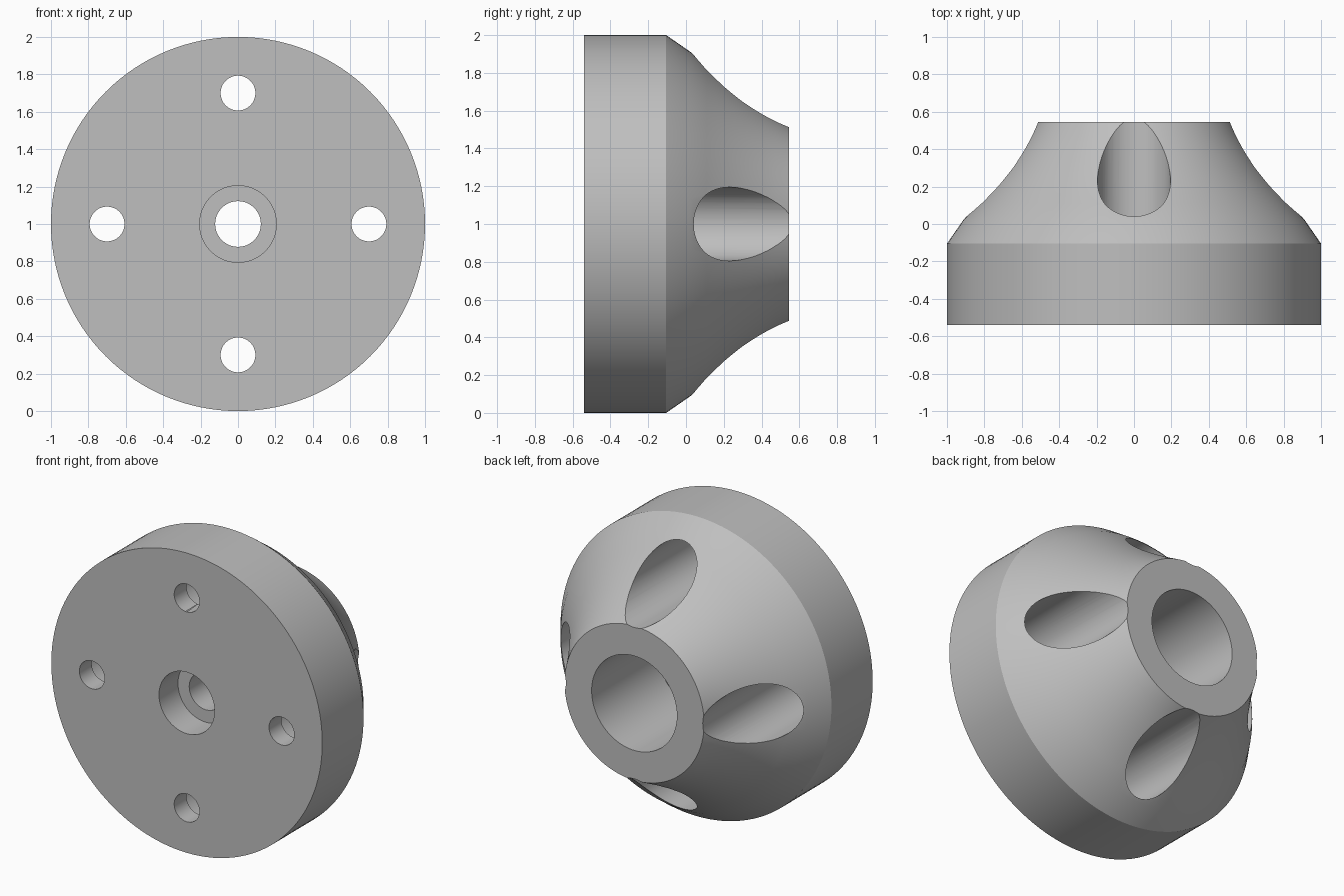
import bpy, bmesh, math
from mathutils import Matrix

if "Cube" in bpy.data.objects:
    bpy.data.objects.remove(bpy.data.objects["Cube"])

grey = bpy.data.materials.new("plain grey")
grey.diffuse_color = (0.52, 0.52, 0.52, 1)
grey.use_nodes = True
grey.node_tree.nodes["Principled BSDF"].inputs["Base Color"].default_value = grey.diffuse_color


def lathe(name, profile, cx=0.0, cz=1.0, steps=128):
    """Turn a closed (radius, y) outline around an axis parallel to y."""
    bm = bmesh.new()
    rings = []
    for i in range(steps):
        a = 2 * math.pi * i / steps
        rings.append([bm.verts.new((cx + r * math.cos(a), y, cz + r * math.sin(a)))
                      for r, y in profile])
    n = len(profile)
    for i in range(steps):
        p, q = rings[i], rings[(i + 1) % steps]
        for k in range(n):
            m = (k + 1) % n
            bm.faces.new((p[k], p[m], q[m], q[k]))
    bmesh.ops.recalc_face_normals(bm, faces=bm.faces)
    return add_object(name, bm)


def cylinder(name, radius, y0, y1, cx, cz):
    bm = bmesh.new()
    place = Matrix.Translation((cx, (y0 + y1) / 2, cz)) @ Matrix.Rotation(math.pi / 2, 4, 'X')
    bmesh.ops.create_cone(bm, cap_ends=True, segments=64, radius1=radius,
                          radius2=radius, depth=y1 - y0, matrix=place)
    return add_object(name, bm)


def add_object(name, bm):
    mesh = bpy.data.meshes.new(name)
    bm.to_mesh(mesh)
    bm.free()
    mesh.materials.append(grey)
    obj = bpy.data.objects.new(name, mesh)
    bpy.context.collection.objects.link(obj)
    return obj


# Hub: rim, concave cone, rear bore, centre hole and front recess
hub = lathe("flanged_hub", [
    (1.0, -0.54), (1.0, -0.105), (0.91, 0.025), (0.83, 0.11), (0.745, 0.21),
    (0.67, 0.305), (0.60, 0.405), (0.555, 0.475), (0.515, 0.545),
    (0.315, 0.545), (0.315, -0.15), (0.122, -0.15), (0.122, -0.34),
    (0.205, -0.34), (0.205, -0.54)])

# Four bolt holes, each with a wide pocket sunk from the rear
cutters = []
for i in range(4):
    a = i * math.pi / 2
    x, z = 0.70 * math.cos(a), 1 + 0.70 * math.sin(a)
    cutters.append(cylinder("bolt_hole_cutter", 0.093, -0.7, 0.0, x, z))
    cutters.append(cylinder("bolt_pocket_cutter", 0.195, -0.41, 0.8, x, z))

bpy.context.view_layer.objects.active = hub
hub.select_set(True)
for c in cutters:
    c.hide_render = True
    mod = hub.modifiers.new("cut", 'BOOLEAN')
    mod.operation = 'DIFFERENCE'
    mod.solver = 'EXACT'
    mod.object = c
    bpy.ops.object.modifier_apply(modifier=mod.name)
for c in cutters:
    bpy.data.objects.remove(c)

bpy.ops.object.shade_smooth_by_angle(angle=math.radians(15))
